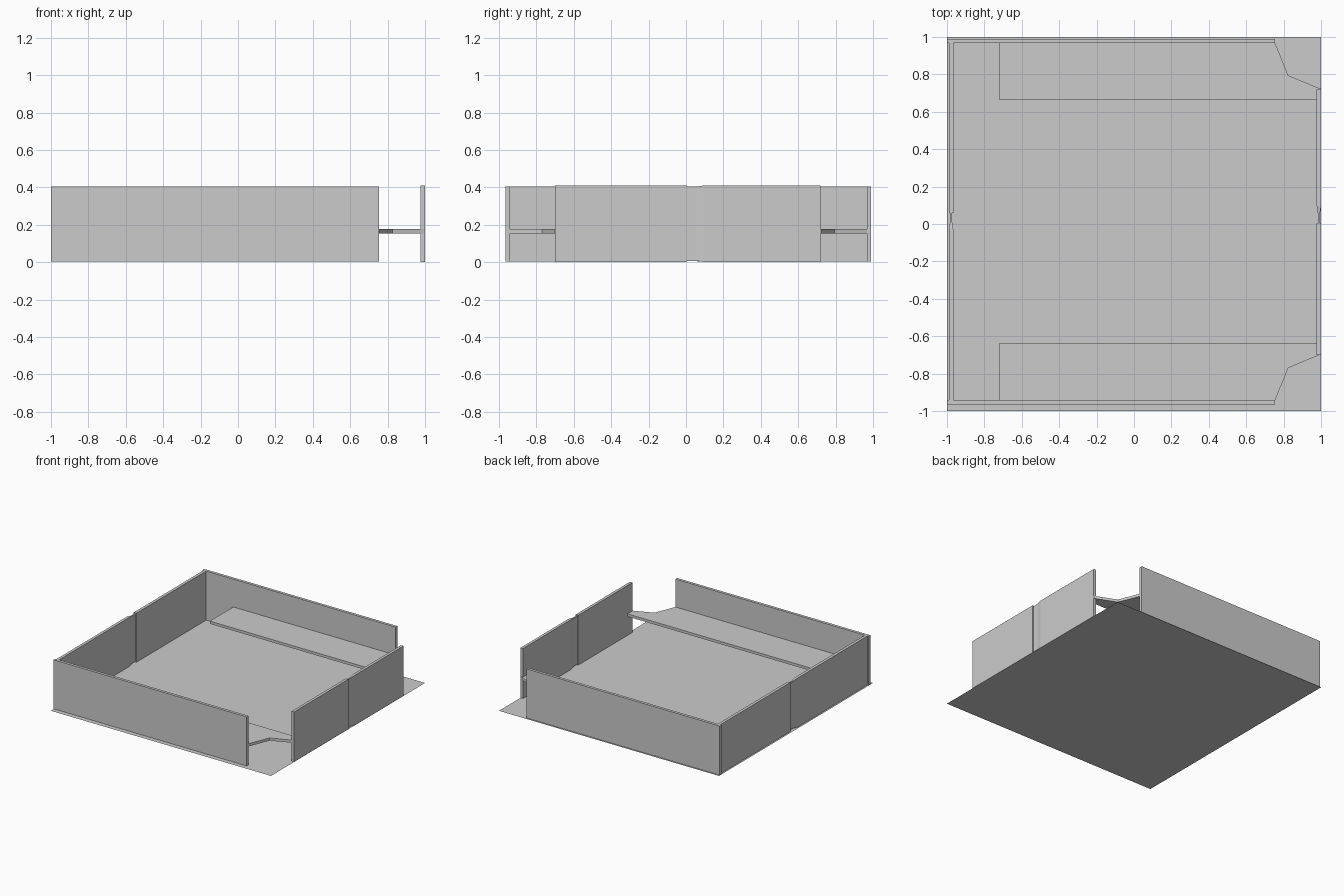
import bpy, bmesh

if "Cube" in bpy.data.objects:
    bpy.data.objects.remove(bpy.data.objects["Cube"])


def finish(name, bm):
    bmesh.ops.recalc_face_normals(bm, faces=bm.faces)
    me = bpy.data.meshes.new(name)
    bm.to_mesh(me)
    bm.free()
    ob = bpy.data.objects.new(name, me)
    bpy.context.collection.objects.link(ob)
    return ob


def prism(name, outline, z0, z1):
    """Extrude an xy outline from z0 to z1."""
    bm = bmesh.new()
    face = bm.faces.new([bm.verts.new((x, y, z0)) for x, y in outline])
    ext = bmesh.ops.extrude_face_region(bm, geom=[face])
    verts = [v for v in ext["geom"] if isinstance(v, bmesh.types.BMVert)]
    bmesh.ops.translate(bm, verts=verts, vec=(0, 0, z1 - z0))
    return finish(name, bm)


def box(name, x0, x1, y0, y1, z0, z1):
    return prism(name, [(x0, y0), (x1, y0), (x1, y1), (x0, y1)], z0, z1)


def loft(name, sections):
    """Skin rectangles (y, x0, x1, z0, z1) along y."""
    bm = bmesh.new()
    rings = [[bm.verts.new(p) for p in
              ((x0, y, z0), (x1, y, z0), (x1, y, z1), (x0, y, z1))]
             for y, x0, x1, z0, z1 in sections]
    for a, b in zip(rings, rings[1:]):
        for i in range(4):
            j = (i + 1) % 4
            bm.faces.new((a[i], a[j], b[j], b[i]))
    bm.faces.new(rings[0])
    bm.faces.new(rings[-1])
    return finish(name, bm)


def split_wall(name, x0, x1, y0, step, ramp, y1, z0, z1):
    """Wall with a recessed, tapering joint between its two halves."""
    full = (x0, x1, z0, z1)
    thin = (x0 + 0.006, x1 - 0.006, z0 + 0.007, z1 - 0.007)
    mid = step + (ramp - step) * 0.55
    secs = [(step, *full), (step, *thin), (mid, *thin), (ramp, *full)]
    if step > ramp:
        secs.reverse()
    loft(name, [(y0, *full)] + secs + [(y1, *full)])


# Flat base sheet
bm = bmesh.new()
bm.faces.new([bm.verts.new((x, y, 0)) for x, y in
              ((-1, -1), (1, -1), (1, 1), (-1, 1))])
finish("base_sheet", bm)

# Side walls
box("front_wall", -1, 0.755, -0.965, -0.942, 0.003, 0.406)
box("back_wall", -1, 0.755, 0.967, 0.99, 0.003, 0.406)
split_wall("left_wall", -0.99, -0.966, -0.942, 0.06, -0.03, 0.967, 0.003, 0.406)
split_wall("right_wall", 0.977, 1.0, -0.70, 0.004, 0.097, 0.72, 0.001, 0.411)

# Mirrored shelves with cut corners and a small tab into the right wall
for name, s in (("front_shelf", -1), ("back_shelf", 1)):
    half = [(-0.72, 0.65), (0.978, 0.65), (0.978, 0.69), (1.0, 0.69),
            (1.0, 0.709), (0.825, 0.782), (0.755, 0.954), (-0.72, 0.954)]
    prism(name, [(x, s * y + 0.0125) for x, y in half], 0.155, 0.177)
